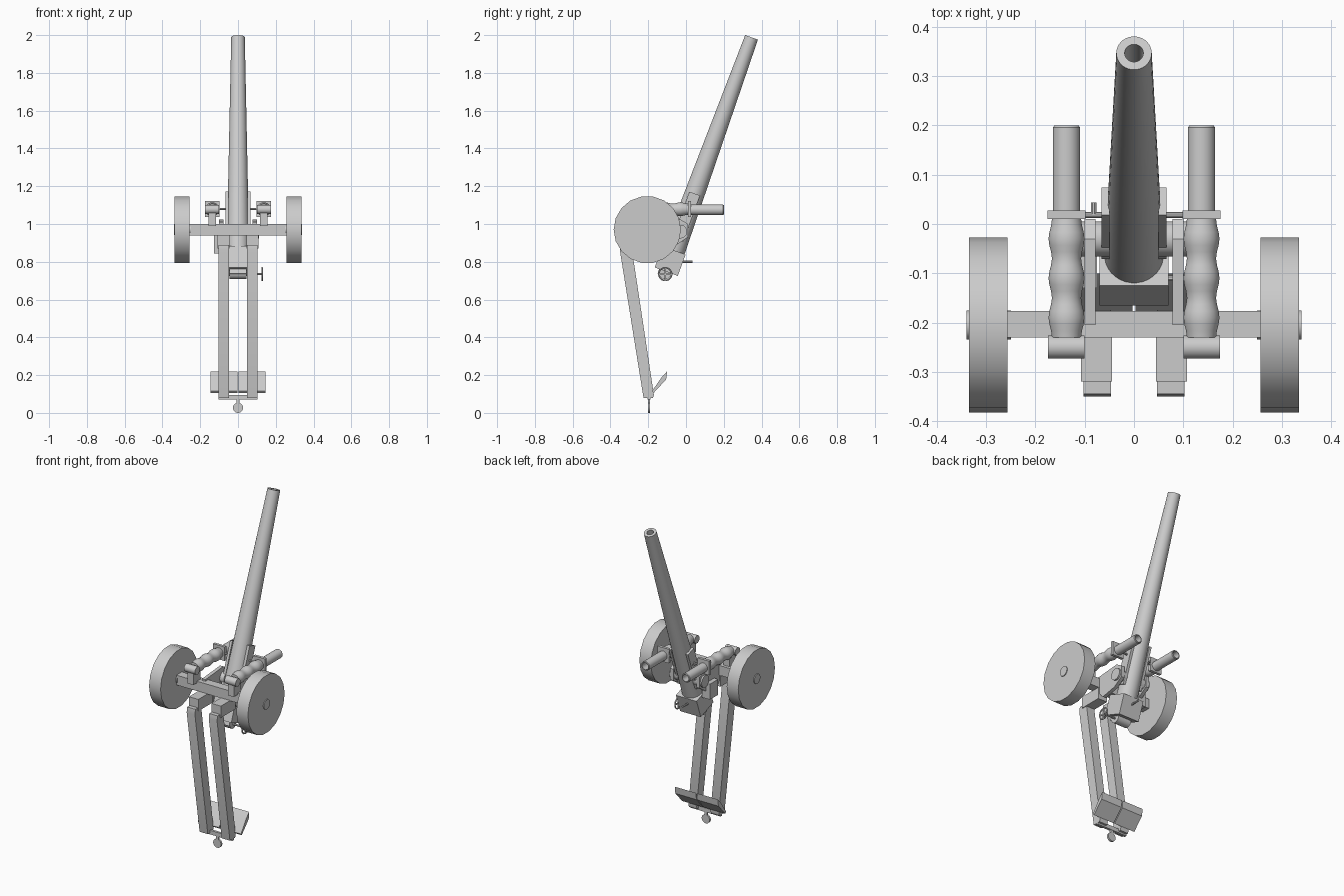
import bpy, bmesh, math
from mathutils import Vector

if "Cube" in bpy.data.objects:
    bpy.data.objects.remove(bpy.data.objects["Cube"])

steel = bpy.data.materials.new("gun_grey")
steel.diffuse_color = (0.6, 0.6, 0.6, 1)
steel.use_nodes = True
steel.node_tree.nodes["Principled BSDF"].inputs["Base Color"].default_value = steel.diffuse_color

# Barrel axis: s runs back from the muzzle, n runs across towards the underside
TILT = math.radians(20)
MUZZLE = Vector((0, 0.347, 1.988))
BACK = Vector((0, -math.sin(TILT), -math.cos(TILT)))
UNDER = Vector((0, math.cos(TILT), -math.sin(TILT)))


def on_axis(s, n=0):
    p = MUZZLE + BACK * s + UNDER * n
    return (p.y, p.z)


def finish(name, bm, mirror):
    bmesh.ops.recalc_face_normals(bm, faces=bm.faces)
    mesh = bpy.data.meshes.new(name)
    bm.to_mesh(mesh)
    bm.free()
    mesh.materials.append(steel)
    obj = bpy.data.objects.new(name, mesh)
    bpy.context.collection.objects.link(obj)
    bpy.ops.object.select_all(action='DESELECT')
    obj.select_set(True)
    bpy.context.view_layer.objects.active = obj
    bpy.ops.object.shade_smooth_by_angle(angle=math.radians(30))
    if mirror:
        mod = obj.modifiers.new("mirror", 'MIRROR')
        mod.use_mirror_merge = False
    return obj


def slab(name, pts, x0, x1, mirror=False):
    """Side profile of (y, z) points pushed from x0 to x1."""
    bm = bmesh.new()
    a = [bm.verts.new((x0, y, z)) for y, z in pts]
    b = [bm.verts.new((x1, y, z)) for y, z in pts]
    bm.faces.new(a)
    bm.faces.new(b)
    for i in range(len(pts)):
        j = (i + 1) % len(pts)
        bm.faces.new((a[i], a[j], b[j], b[i]))
    return finish(name, bm, mirror)


def box(name, x, y, z, mirror=False):
    return slab(name, [(y[0], z[0]), (y[1], z[0]), (y[1], z[1]), (y[0], z[1])], x[0], x[1], mirror)


def lathe(name, origin, axis, profile, n=24, mirror=False):
    """Spin (radius, distance) points about an axis."""
    axis = Vector(axis).normalized()
    u = Vector((1, 0, 0)) if abs(axis.x) < 0.9 else Vector((0, 0, 1))
    v = axis.cross(u)
    bm = bmesh.new()
    rings = []
    for r, d in profile:
        c = Vector(origin) + axis * d
        if r == 0:
            rings.append([bm.verts.new(c)] * n)
        else:
            angles = [2 * math.pi * (i + 0.5) / n for i in range(n)]
            rings.append([bm.verts.new(c + (u * math.cos(t) + v * math.sin(t)) * r) for t in angles])
    for p, q in zip(rings, rings[1:]):
        for i in range(n):
            j = (i + 1) % n
            bm.faces.new(list(dict.fromkeys((p[i], p[j], q[j], q[i]))))
    return finish(name, bm, mirror)


def rod(name, origin, axis, r, length, n=16, mirror=False):
    return lathe(name, origin, axis, [(0, 0), (r, 0), (r, length), (0, length)], n, mirror)


def ring(name, centre, axis, big, small, n=20):
    prof = [(big + small * math.cos(t), small * math.sin(t))
            for t in [2 * math.pi * k / 6 for k in range(7)]]
    return lathe(name, centre, axis, prof, n)


X = (1, 0, 0)
Y = (0, 1, 0)

# Barrel with open bore
lathe("barrel", MUZZLE, BACK,
      [(0, 0.3), (0.019, 0.3), (0.019, 0), (0.036, 0), (0.06, 1.21), (0, 1.21)], 32)

# Breech block and its stepped rear plate
slab("breech_block", [on_axis(1.2, -.065), on_axis(1.2, .065),
                      on_axis(1.32, .065), on_axis(1.32, -.065)], -.07, .07)
slab("breech_plate", [on_axis(1.32, -.04), on_axis(1.32, .02),
                      on_axis(1.345, .02), on_axis(1.345, -.04)], -.045, .045)
rod("breech_handle", (0, -.04, .80), Y, .006, .075, 8)

# Cradle side plates and trunnions
slab("cradle_plate", [on_axis(.88, -.03), on_axis(.88, .03),
                      on_axis(1.14, .03), on_axis(1.14, -.03)], .05, .066, True)
rod("trunnion", (.05, -.03, .96), X, .036, .06, 20, True)

# Carriage cheeks between axle and trunnions
slab("carriage_cheek", [(-.205, .93), (-.205, 1.01), (-.03, 1.025), (.01, 1.0),
                        (.01, .93), (-.05, .89), (-.15, .87)], .078, .1, True)
box("gear_box", (-.127, -.075), (-.13, -.05), (.845, .94))

# Elevating gear and handwheel
rod("elevating_drum", (-.045, -.11, .74), X, .032, .09, 20)
rod("handwheel_shaft", (.04, -.11, .735), X, .006, .09, 8)
ring("handwheel", (.128, -.11, .735), X, .034, .004)
box("handwheel_spoke", (.125, .131), (-.114, -.106), (.703, .767))
box("handwheel_crossbar", (.1255, .1305), (-.142, -.078), (.731, .739))

# Axle and wheels
box("axle_beam", (-.257, .257), (-.23, -.177), (.94, 1.0))
rod("wheel", (.257, -.205, .97), X, .178, .078, 18, True)
rod("wheel_hub", (.25, -.205, .97), X, .03, .09, 16, True)

# Trail legs with head brackets
slab("trail_leg", [(-.35, .86), (-.345, .89), (-.29, .89), (-.17, .095),
                   (-.175, .08), (-.225, .08)], .047, .103, True)
box("trail_head", (.045, .108), (-.32, -.18), (.87, .942), True)

# Balance cylinders: tube, collar, bellows
C = .137
lathe("balance_tube", (C, .02, 1.075), Y,
      [(0, 0), (.028, 0), (.028, .176), (.025, .18), (.021, .18), (.021, .09), (0, .09)], 20, True)
box("balance_collar", (.098, .176), (.01, .027), (1.037, 1.123), True)
bellows = [(.0335 + .0035 * math.cos(2 * math.pi * (.2 - d) / .08), d)
           for d in [.24 * k / 18 for k in range(19)]]
lathe("balance_bellows", (C, -.23, 1.078), Y, [(0, 0)] + bellows + [(0, .24)], 20, True)
rod("balance_pivot", (.1, -.25, 1.077), X, .024, .075, 16, True)
box("pivot_post", (.117, .157), (-.265, -.195), (.99, 1.07), True)
rod("collar_link", (.06, .018, 1.08), X, .006, .045, 10, True)
rod("sight_knob", (-.082, .02, 1.08), Y, .006, .024, 8)

# Rear spade, cross bar and towing eye
slab("spade", [(-.18, .115), (-.128, .19), (-.1, .22), (-.105, .177), (-.172, .105)],
     .003, .146, True)
box("tow_bar", (-.103, .103), (-.203, -.188), (.07, .095))
box("tow_neck", (-.009, .009), (-.202, -.19), (.04, .085))
rod("tow_eye", (0, -.202, .027), Y, .027, .012, 16)
